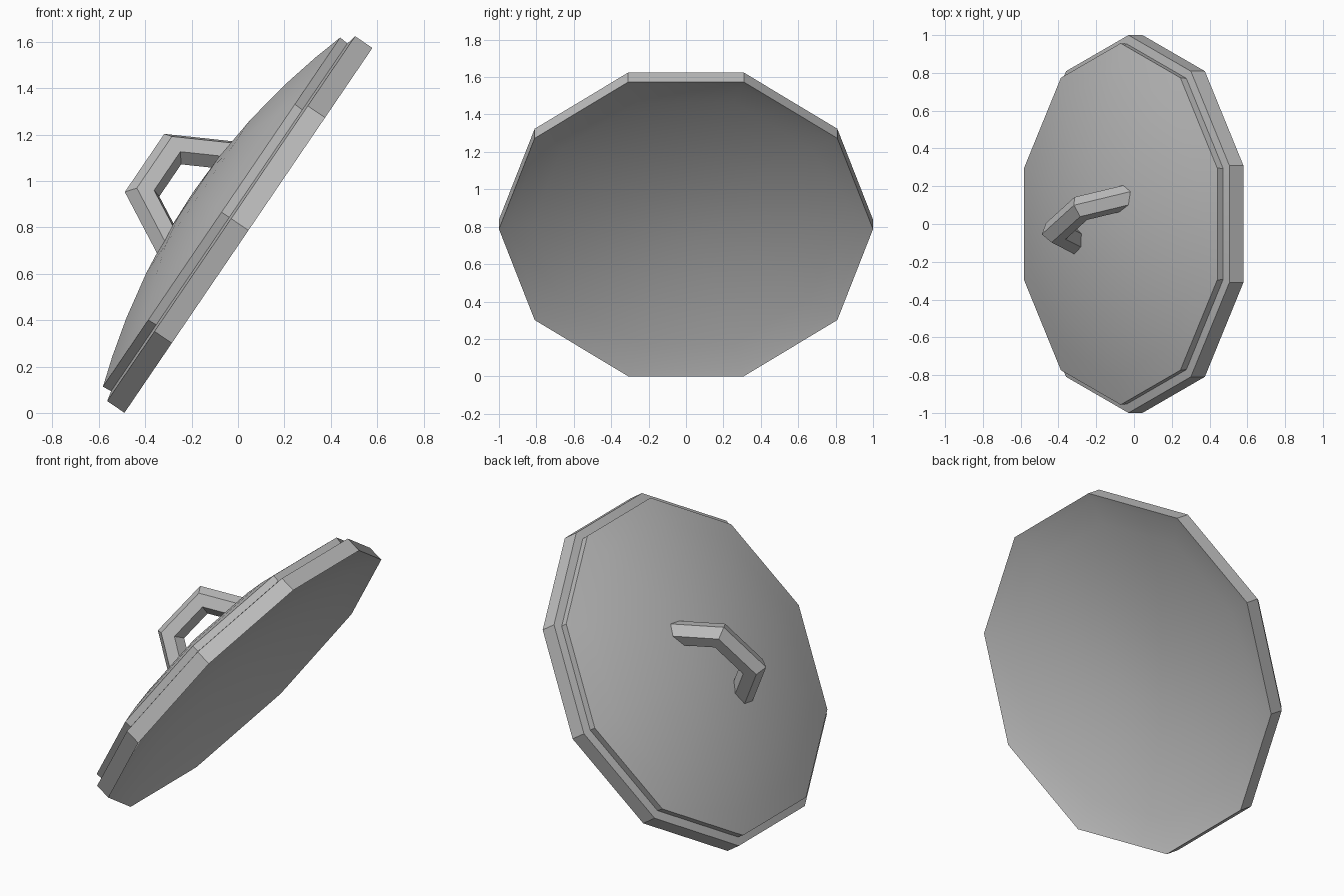
import bpy
import bmesh
import math
from mathutils import Matrix, Vector

cube = bpy.data.objects.get("Cube")
if cube:
    bpy.data.objects.remove(cube, do_unlink=True)

# Single grey metal
metal = bpy.data.materials.new("grey_metal")
metal.use_nodes = True
GREY = (0.52, 0.52, 0.52, 1.0)
metal.diffuse_color = GREY
metal.node_tree.nodes["Principled BSDF"].inputs["Base Color"].default_value = GREY

# The lid leans over: its axis is tilted about y
TILT = Matrix.Translation((0.045, 0, 0.787)) @ Matrix.Rotation(math.radians(-55.8), 4, "Y")


def finish(bm, name, matrix):
    bmesh.ops.recalc_face_normals(bm, faces=bm.faces)
    mesh = bpy.data.meshes.new(name)
    bm.to_mesh(mesh)
    bm.free()
    mesh.materials.append(metal)
    obj = bpy.data.objects.new(name, mesh)
    bpy.context.collection.objects.link(obj)
    obj.matrix_world = matrix
    bpy.ops.object.select_all(action="DESELECT")
    obj.select_set(True)
    bpy.context.view_layer.objects.active = obj
    bpy.ops.object.shade_smooth_by_angle(angle=math.radians(30))
    return obj


def bridge(bm, a, b):
    for i in range(len(a)):
        j = (i + 1) % len(a)
        bm.faces.new((a[i], a[j], b[j], b[i]))


def fan(bm, ring, tip):
    for i in range(len(ring)):
        bm.faces.new((ring[i], ring[(i + 1) % len(ring)], tip))


# Lid: ten-sided lathe of a hollow dome with a stepped rim
SIDES = 10
EDGE = 0.957


def dome(base, rise, r):
    return base + rise * (1 - (r / EDGE) ** 2)


steps = [0.2, 0.42, 0.64, 0.82, EDGE]
under = [(r, dome(0.017, 0.148, r)) for r in steps]
rim = [(1.0, 0.0), (1.0, 0.09), (0.953, 0.1)]
over = [(r, dome(0.14, 0.15, r)) for r in reversed(steps)]

bm = bmesh.new()
rings = []
for r, z in under + rim + over:
    angles = [math.pi / 2 + math.tau * k / SIDES for k in range(SIDES)]
    rings.append([bm.verts.new((r * math.cos(a), r * math.sin(a), z)) for a in angles])
for a, b in zip(rings, rings[1:]):
    bridge(bm, a, b)
fan(bm, rings[0], bm.verts.new((0, 0, dome(0.017, 0.148, 0))))
fan(bm, rings[-1], bm.verts.new((0, 0, dome(0.14, 0.15, 0))))
finish(bm, "lid", TILT)

# Handle: hexagonal bar swept with mitred corners along an arch
BAR = 0.067
half_path = [Vector((0.281, 0.218)), Vector((0.132, 0.467))]
path = half_path + [Vector((-p.x, p.y)) for p in reversed(half_path)]

bm = bmesh.new()
rings = []
for i, p in enumerate(path):
    before = (p - path[i - 1]).normalized() if i > 0 else None
    after = (path[i + 1] - p).normalized() if i < len(path) - 1 else None
    before, after = before or after, after or before
    along = (before + after).normalized()
    stretch = 1 / along.dot(after)
    outward = Vector((along.y, -along.x)) * stretch
    ring = []
    for k in range(6):
        a = math.tau * k / 6
        q = p + outward * BAR * math.cos(a)
        ring.append(bm.verts.new((q.x, 0.025 + BAR * math.sin(a), q.y)))
    rings.append(ring)
for a, b in zip(rings, rings[1:]):
    bridge(bm, a, b)
bm.faces.new(rings[0])
bm.faces.new(rings[-1])
finish(bm, "handle", TILT @ Matrix.Rotation(math.radians(27), 4, "Z"))
